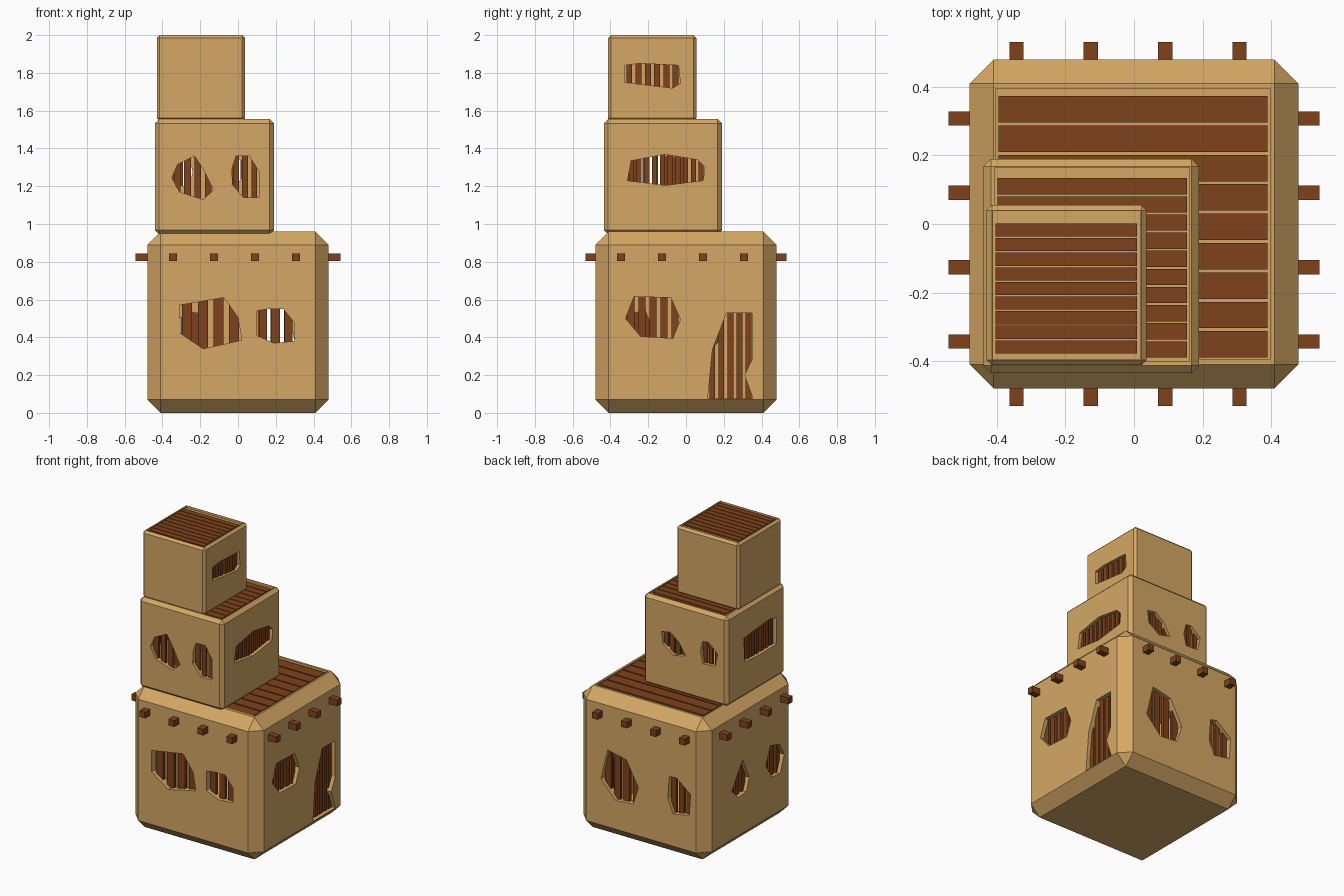
import bpy, bmesh
from mathutils import Vector

if "Cube" in bpy.data.objects:
    bpy.data.objects.remove(bpy.data.objects["Cube"])


def material(name, rgb):
    m = bpy.data.materials.new(name)
    m.diffuse_color = (*rgb, 1)
    m.use_nodes = True
    m.node_tree.nodes["Principled BSDF"].inputs["Base Color"].default_value = m.diffuse_color
    return m


ADOBE = material("adobe", (0.66, 0.39, 0.13))
WOOD = material("wood", (0.21, 0.055, 0.011))


def finish(bm, name, mat=None):
    bmesh.ops.recalc_face_normals(bm, faces=bm.faces)
    me = bpy.data.meshes.new(name)
    bm.to_mesh(me)
    bm.free()
    ob = bpy.data.objects.new(name, me)
    if mat:
        me.materials.append(mat)
    bpy.context.collection.objects.link(ob)
    return ob


def add_box(bm, lo, hi):
    lo, hi = Vector(lo), Vector(hi)
    vs = bmesh.ops.create_cube(bm, size=1)["verts"]
    for v in vs:
        v.co = (lo + hi) / 2 + Vector(a * b for a, b in zip(v.co, hi - lo))


def place(face, lo, hi, u, depth, z):
    """Point on a wall: u along it, depth inward from its outer surface."""
    return {"front": (u, lo[1] + depth, z), "back": (u, hi[1] - depth, z),
            "left": (lo[0] + depth, u, z), "right": (hi[0] - depth, u, z)}[face]


def add_prism(bm, face, lo, hi, pts, d0, d1):
    rings = [[bm.verts.new(place(face, lo, hi, u, d, z)) for u, z in pts] for d in (d0, d1)]
    bm.faces.new(rings[0])
    bm.faces.new(rings[1][::-1])
    for i in range(len(pts)):
        j = (i + 1) % len(pts)
        bm.faces.new((rings[0][i], rings[1][i], rings[1][j], rings[0][j]))


def carve(ob, bm):
    cutter = finish(bm, "cutter")
    cutter.hide_render = True
    mod = ob.modifiers.new("carve", "BOOLEAN")
    mod.operation, mod.solver, mod.object = "DIFFERENCE", "EXACT", cutter
    bpy.context.view_layer.objects.active = ob
    bpy.ops.object.modifier_apply(modifier=mod.name)
    bpy.data.objects.remove(cutter)


def storey(name, lo, hi, chamfer, wall, recess, slat_y, slat_n, windows):
    # chamfered adobe block
    bm = bmesh.new()
    add_box(bm, lo, hi)
    bmesh.ops.bevel(bm, geom=bm.edges[:], offset=chamfer, segments=1, affect="EDGES")
    block = finish(bm, name + "_walls", ADOBE)
    # hollow room
    bm = bmesh.new()
    add_box(bm, [v + wall for v in lo], [v - wall for v in hi])
    carve(block, bm)
    # window holes and shallow roof recess
    bm = bmesh.new()
    x0, x1, y0, y1 = recess
    top = hi[2]
    add_box(bm, (x0, y0, top - 0.015), (x1, y1, top + 0.05))
    for face, pitch, pts in windows:
        add_prism(bm, face, lo, hi, pts, -0.05, wall + 0.01)
    carve(block, bm)
    # roof planks
    bm = bmesh.new()
    step = (slat_y[1] - slat_y[0]) / slat_n
    for i in range(slat_n):
        y = slat_y[0] + i * step
        add_box(bm, (x0 + 0.008, y, top - 0.02), (x1 - 0.008, y + step * 0.9, top - 0.003))
    finish(bm, name + "_roof_planks", WOOD)
    # upright window bars set inside the wall
    bm = bmesh.new()
    for face, pitch, pts in windows:
        us, zs = zip(*pts)
        n = round((max(us) - min(us)) / pitch)
        step = (max(us) - min(us)) / n
        for i in range(n):
            c, h = min(us) + (i + 0.5) * step, step * 0.32
            a, b = min(zs) - 0.01, max(zs) + 0.01
            add_prism(bm, face, lo, hi, [(c - h, a), (c + h, a), (c + h, b), (c - h, b)],
                      wall * 0.5, wall * 0.9)
    finish(bm, name + "_window_bars", WOOD)


# lower storey, with doorway on the right
storey("lower", (-0.48, -0.48, 0), (0.48, 0.48, 0.96), 0.07, 0.05,
       (-0.403, 0.397, -0.395, 0.395), (-0.39, 0.382), 9, [
    ("front", 0.075, [(-.31, .57), (-.075, .61), (0, .505), (.02, .385), (-.185, .34), (-.31, .425)]),
    ("front", 0.07, [(.1, .54), (.16, .55), (.24, .55), (.3, .475), (.3, .38), (.19, .37), (.1, .41)]),
    ("right", 0.064, [(-.275, .615), (-.08, .61), (-.03, .495), (-.07, .395), (-.24, .405), (-.32, .5)]),
    ("right", 0.05, [(.115, .075), (.14, .335), (.215, .53), (.35, .53), (.35, .285), (.31, .2), (.355, .075)]),
    ("back", 0.07, [(.25, .59), (.11, .56), (.02, .395), (.06, .275), (.19, .264), (.3, .38)]),
    ("back", 0.06, [(-.21, .53), (-.26, .54), (-.37, .455), (-.36, .31), (-.24, .288), (-.2, .378)]),
    ("left", 0.06, [(.08, .566), (.01, .42), (.04, .334), (.127, .33), (.196, .396)]),
    ("left", 0.06, [(-.216, .548), (-.314, .52), (-.363, .433), (-.32, .32), (-.235, .33), (-.167, .43)]),
])

# middle storey
storey("middle", (-0.44, -0.435, 0.945), (0.19, 0.19, 1.555), 0.022, 0.04,
       (-0.407, 0.162, -0.402, 0.165), (-0.39, 0.139), 10, [
    ("front", 0.055, [(-.23, 1.36), (-.19, 1.3), (-.13, 1.18), (-.185, 1.13), (-.31, 1.17), (-.35, 1.245), (-.32, 1.315)]),
    ("front", 0.05, [(-.01, 1.36), (.06, 1.36), (.11, 1.28), (.11, 1.14), (.03, 1.14), (-.035, 1.215), (-.03, 1.3)]),
    ("right", 0.042, [(-.29, 1.335), (-.11, 1.368), (.06, 1.34), (.1, 1.3), (.09, 1.23), (-.11, 1.205), (-.31, 1.23)]),
    ("back", 0.045, [(.05, 1.333), (-.016, 1.345), (-.08, 1.295), (-.13, 1.215), (-.04, 1.195), (.04, 1.253)]),
    ("back", 0.045, [(-.256, 1.347), (-.3, 1.353), (-.37, 1.292), (-.35, 1.204), (-.26, 1.198), (-.24, 1.274)]),
    ("left", 0.05, [(.01, 1.35), (-.265, 1.374), (-.34, 1.354), (-.34, 1.178), (-.157, 1.175), (0, 1.184)]),
])

# upper storey
storey("upper", (-0.43, -0.412, 1.545), (0.037, 0.055, 2.0), 0.015, 0.035,
       (-0.412, 0.017, -0.395, 0.038), (-0.378, 0.006), 9, [
    ("right", 0.05, [(-.325, 1.84), (-.245, 1.85), (-.04, 1.84), (-.03, 1.745), (-.07, 1.72), (-.325, 1.75)]),
])

# roof beam ends poking out on all four sides
bm = bmesh.new()
for i in range(4):
    c = -0.343 + i * 0.217
    for s in (-1, 1):
        for axis, reach in ((0, 0.542), (1, 0.532)):
            a, b = sorted((s * 0.44, s * reach))
            lo, hi = [c - 0.021] * 2 + [0.803], [c + 0.021] * 2 + [0.845]
            lo[axis], hi[axis] = a, b
            add_box(bm, lo, hi)
finish(bm, "beam_ends", WOOD)
